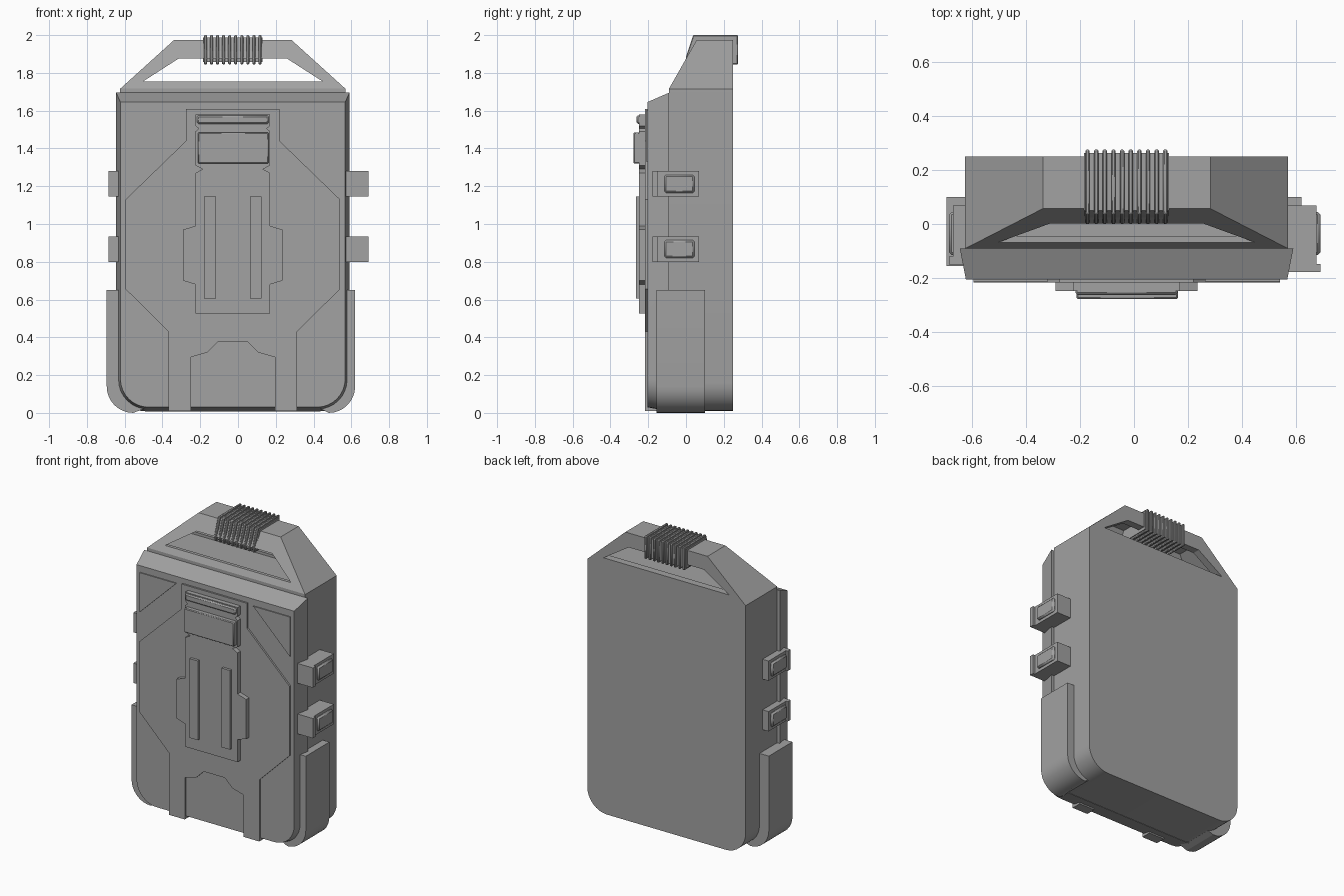
import bpy, bmesh, math
from mathutils import Vector

cube = bpy.data.objects.get("Cube")
if cube:
    bpy.data.objects.remove(cube, do_unlink=True)

grey = bpy.data.materials.new("plain_grey")
grey.use_nodes = True
colour = (0.36, 0.36, 0.36, 1)
grey.diffuse_color = colour
grey.node_tree.nodes["Principled BSDF"].inputs["Base Color"].default_value = colour

CX = -0.0275          # centre line of the case
PLACE = {"x": lambda u, v, d: (d, u, v),
         "y": lambda u, v, d: (u, d, v),
         "z": lambda u, v, d: (u, v, d)}
parts = []


def prism(name, outline, a, b, axis="y", end=None, bevel=0, clip=None):
    """Loft an outline from depth a to depth b; clip = (point, normal) to trim."""
    bm = bmesh.new()
    first = [bm.verts.new(PLACE[axis](u, v, a)) for u, v in outline]
    last = [bm.verts.new(PLACE[axis](u, v, b)) for u, v in (end or outline)]
    bm.faces.new(first)
    bm.faces.new(last[::-1])
    for i in range(len(first)):
        j = (i + 1) % len(first)
        bm.faces.new((first[j], first[i], last[i], last[j]))
    if clip:
        cut = bmesh.ops.bisect_plane(bm, geom=bm.verts[:] + bm.edges[:] + bm.faces[:],
                                     plane_co=clip[0], plane_no=clip[1], clear_outer=True)
        edges = [e for e in cut["geom_cut"] if isinstance(e, bmesh.types.BMEdge)]
        bmesh.ops.contextual_create(bm, geom=edges)
    bmesh.ops.recalc_face_normals(bm, faces=bm.faces[:])
    mesh = bpy.data.meshes.new(name)
    bm.to_mesh(mesh)
    bm.free()
    mesh.materials.append(grey)
    obj = bpy.data.objects.new(name, mesh)
    bpy.context.collection.objects.link(obj)
    if bevel:
        mod = obj.modifiers.new("edge", "BEVEL")
        mod.width = bevel
        mod.segments = 1
    parts.append(obj)
    return obj


def box(name, x0, x1, y0, y1, z0, z1, bevel=0):
    return prism(name, [(x0, z0), (x1, z0), (x1, z1), (x0, z1)], y0, y1, bevel=bevel)


def sym(half):
    """Complete an outline given its right half, relative to the centre line."""
    return [(CX + u, v) for u, v in half] + [(CX - u, v) for u, v in reversed(half)]


def corner(x, z, r, steps=8):
    """Rounded lower right corner, from the bottom up."""
    angles = [math.pi / 2 * i / steps for i in range(steps + 1)]
    return [(x - r + r * math.sin(t), z + r - r * math.cos(t)) for t in angles]


def cut(target, cutter):
    mod = target.modifiers.new("cut", "BOOLEAN")
    mod.operation = "DIFFERENCE"
    mod.solver = "EXACT"
    mod.object = cutter
    cutter.hide_render = True
    cutter.hide_set(True)
    cutter.display_type = "WIRE"
    parts.remove(cutter)


# Rear shell with the carrying frame rising from it
slope_point = Vector((0, -0.088, 1.72))
slope_normal = Vector((0, -0.255, 0.145)).normalized()
shell = prism("rear_shell", sym(corner(0.5975, 0.01, 0.15) + [(0.5975, 1.715), (0.31, 1.975)]),
              -0.09, 0.25, clip=(slope_point, slope_normal))
recess = prism("frame_recess_cutter", sym([(0.525, 1.737), (0.295, 1.935)]), -0.3, 0.2,
               clip=(slope_point - slope_normal * 0.02, slope_normal))
opening = prism("handle_opening_cutter", sym([(0.475, 1.755), (0.285, 1.877)]), -0.3, 0.4)
cut(shell, recess)
cut(shell, opening)

# Ribbed grip around the top bar
def grip_section(s):
    return [(0.263 + s, 1.988 + s), (0.263 + s, 1.857 - s), (0.012 - s, 1.857 - s),
            (0.012 - s, 1.885), (0.05 - s, 1.988 + s)]


prism("grip_core", grip_section(0), -0.185, 0.13, "x")
for i in range(10):
    x = -0.172 + i * 0.032
    prism("grip_rib", grip_section(0.012), x - 0.008, x + 0.008, "x", bevel=0.004)

# Tapered front panel
prism("front_panel", sym(corner(0.6175, 0.008, 0.16) + [(0.6175, 1.695)]), -0.09, -0.205,
      end=sym(corner(0.595, 0.03, 0.15) + [(0.595, 1.645)]))

# Raised armour plate, with a notch at its foot
prism("armour_plate", sym([(0.08, 0.375), (0.135, 0.32), (0.2225, 0.295), (0.2225, 0.01),
                           (0.34, 0.01), (0.34, 0.43), (0.5675, 0.655), (0.5675, 1.13),
                           (0.2475, 1.44), (0.2475, 1.61)]), -0.15, -0.217)
for s in (-1, 1):
    prism("corner_triangle", [(CX + s * u, v) for u, v in
                              [(0.29, 1.6), (0.5675, 1.6), (0.5675, 1.33)]], -0.2, -0.212)

# Central latch strap with side lobes and small notches
prism("latch_strap", sym([(0.1975, 0.525), (0.1975, 0.68), (0.2625, 0.70), (0.2625, 0.97),
                          (0.1975, 0.99), (0.1975, 1.27), (0.16, 1.29), (0.1975, 1.31),
                          (0.1975, 1.49), (0.18, 1.505), (0.1975, 1.52), (0.1975, 1.58)]),
      -0.2, -0.248)
box("latch_lid", CX - 0.185, CX + 0.19, -0.278, -0.24, 1.32, 1.485, 0.005)
box("latch_bar", CX - 0.19, CX + 0.19, -0.262, -0.24, 1.53, 1.575, 0.008)
for s in (-1, 1):
    mid = CX + s * 0.121
    box("latch_rail", mid - 0.031, mid + 0.031, -0.266, -0.24, 0.605, 1.145)

# Corner guards and side buckles
for s, guard_x, inner, buckle_x, front in ((1, 0.62, 0.42, 0.69, -0.178),
                                           (-1, 0.695, 0.475, 0.685, -0.15)):
    outline = corner(guard_x, 0, 0.14) + [(guard_x, 0.65), (0.53, 0.65),
                                          (0.53, 0.16), (inner, 0.03)]
    prism("corner_guard", [(s * u, v) for u, v in outline], -0.155, 0.1)
    for z in (0.8675, 1.2125):
        def side_box(name, x, y0, y1, half, bevel=0):
            box(name, *sorted((s * 0.55, s * x)), y0, y1, z - half, z + half, bevel)
        side_box("buckle_base", buckle_x - 0.014, front, 0.068, 0.0675)
        side_box("buckle_lip", buckle_x, front, front + 0.03, 0.0675)
        side_box("buckle_pad", buckle_x, -0.115, 0.045, 0.048, 0.01)

# Smooth the rounded corners, keep the edges crisp
bpy.ops.object.select_all(action="DESELECT")
for obj in parts:
    obj.select_set(True)
bpy.context.view_layer.objects.active = shell
bpy.ops.object.shade_smooth_by_angle(angle=math.radians(25))
